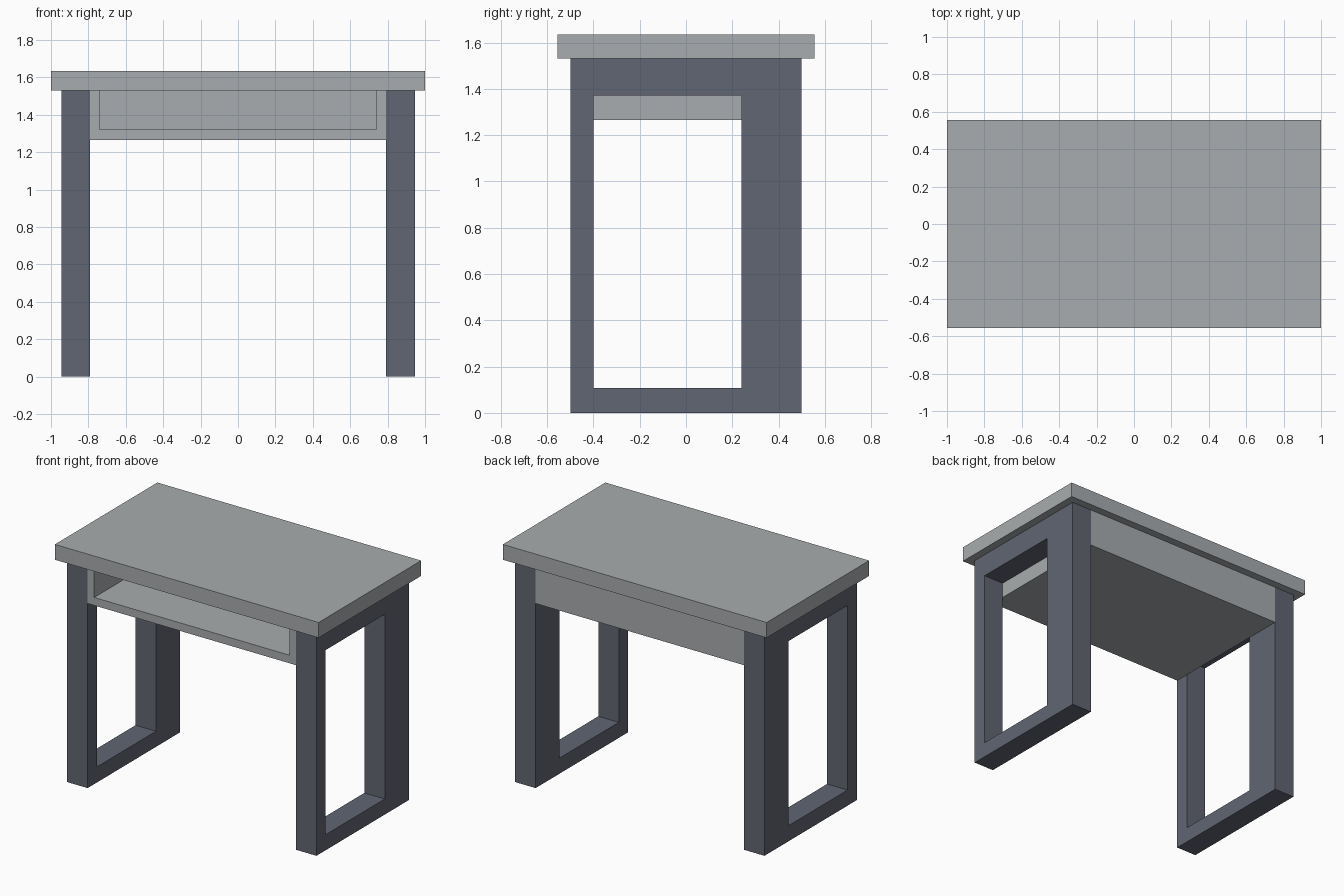
import bpy, bmesh

if "Cube" in bpy.data.objects:
    bpy.data.objects.remove(bpy.data.objects["Cube"])


def material(name, rgb):
    m = bpy.data.materials.new(name)
    m.diffuse_color = (*rgb, 1.0)
    m.use_nodes = True
    m.node_tree.nodes["Principled BSDF"].inputs["Base Color"].default_value = m.diffuse_color
    return m


light_grey = material("light grey", (0.392, 0.413, 0.425))
slate = material("slate grey", (0.119, 0.133, 0.168))


def finish(name, bm, mat):
    bmesh.ops.recalc_face_normals(bm, faces=bm.faces)
    me = bpy.data.meshes.new(name)
    bm.to_mesh(me)
    bm.free()
    me.materials.append(mat)
    ob = bpy.data.objects.new(name, me)
    bpy.context.collection.objects.link(ob)
    return ob


def box(name, x, y, z, mat):
    bm = bmesh.new()
    bmesh.ops.create_cube(bm, size=1)
    for v in bm.verts:
        v.co = [lo + (c + 0.5) * (hi - lo) for c, (lo, hi) in zip(v.co, (x, y, z))]
    return finish(name, bm, mat)


def frame(name, x, outer, inner, mat):
    """Closed rectangular frame in the yz plane; outer/inner = (y0, y1, z0, z1)."""
    bm = bmesh.new()
    rings = []
    for xx in x:
        for y0, y1, z0, z1 in (outer, inner):
            rings.append([bm.verts.new((xx, y, z)) for y, z in
                          ((y0, z0), (y1, z0), (y1, z1), (y0, z1))])
    # outer wall, inner wall and both frame sides
    for a, b in ((0, 2), (1, 3), (0, 1), (2, 3)):
        for i in range(4):
            j = (i + 1) % 4
            bm.faces.new((rings[a][i], rings[a][j], rings[b][j], rings[b][i]))
    return finish(name, bm, mat)


# Table top
box("table_top", (-1, 1), (-0.555, 0.555), (1.53, 1.635), light_grey)

# Leg frames, wider at the back
for side, x in (("left", (-0.945, -0.79)), ("right", (0.79, 0.945))):
    frame(side + "_leg_frame", x, (-0.5, 0.5, 0, 1.53), (-0.4, 0.24, 0.107, 1.372), slate)

# Open-fronted storage tray: an upright box with its front and top hollowed out
bm = bmesh.new()
profile = [(-0.79, 1.53), (-0.79, 1.265), (0.79, 1.265), (0.79, 1.53),
           (0.74, 1.53), (0.74, 1.32), (-0.74, 1.32), (-0.74, 1.53)]
face = bm.faces.new([bm.verts.new((x, -0.5, z)) for x, z in profile])
ext = bmesh.ops.extrude_face_region(bm, geom=[face], use_keep_orig=True)
for g in ext["geom"]:
    if isinstance(g, bmesh.types.BMVert):
        g.co.y = 0.5
finish("storage_tray", bm, light_grey)

# Back wall of the tray
box("tray_back", (-0.74, 0.74), (0.45, 0.5), (1.32, 1.53), light_grey)
